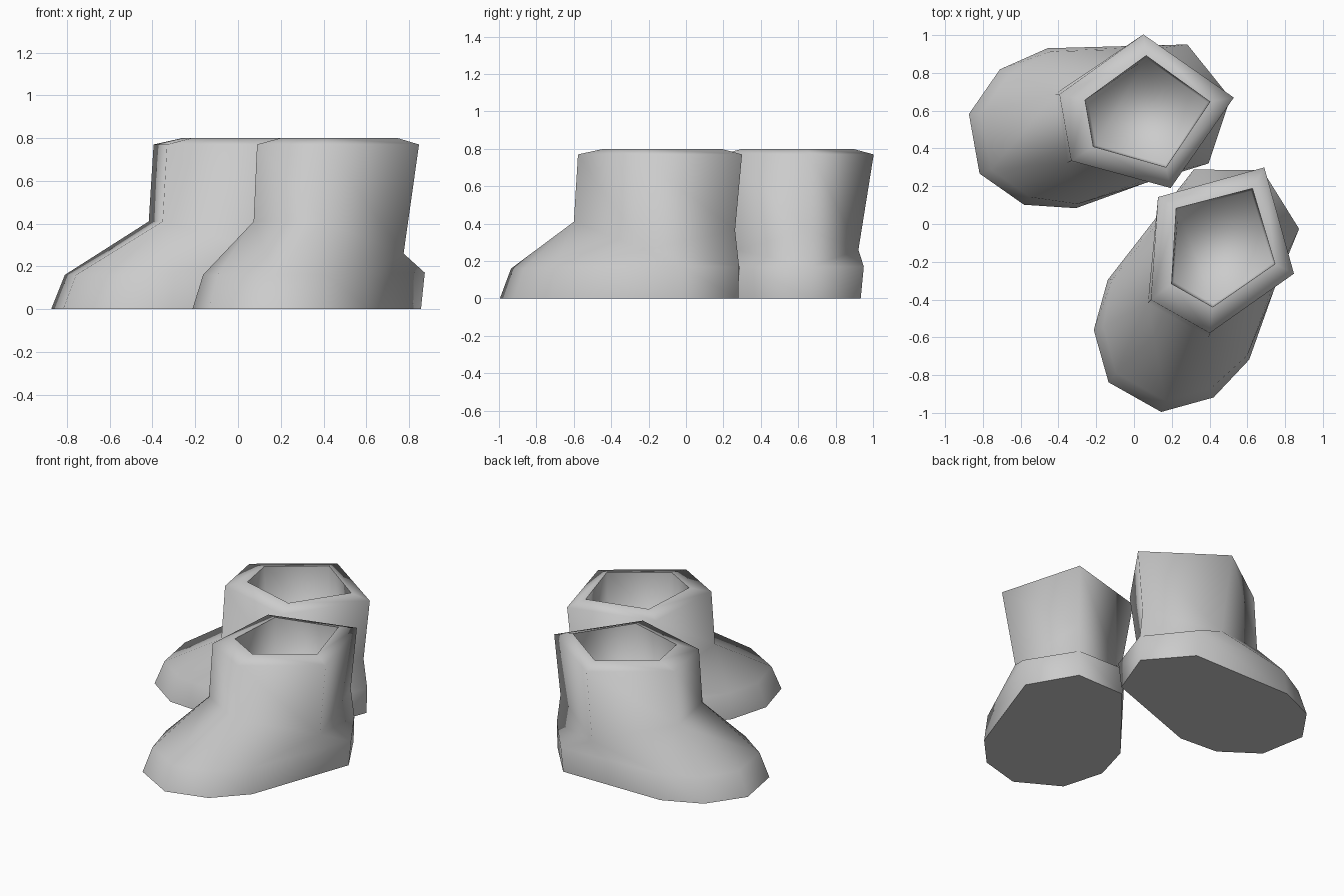
import bpy, bmesh, math
from mathutils import Matrix

if "Cube" in bpy.data.objects:
    bpy.data.objects.remove(bpy.data.objects["Cube"])

grey = bpy.data.materials.new("plain grey")
grey.diffuse_color = (0.6, 0.6, 0.6, 1)
grey.use_nodes = True
grey.node_tree.nodes["Principled BSDF"].inputs["Base Color"].default_value = grey.diffuse_color

# Half outlines in the boot's own frame: x runs to the toe, y sideways.
# Each ring starts at the heel and is mirrored about y = 0: (x, y, z)
SOLE = [(-.43, 0, 0), (-.25, .305, 0), (.473, .43, 0), (.74, .364, 0), (.943, .16, 0)]
FOOT = [(-.435, 0, .17), (-.26, .32, .17), (.46, .41, .17), (.70, .33, .16), (.88, .15, .16)]
ANKLE = [(-.41, 0, .365), (-.04, .33, .26), (.475, .185, .41)]
CUFF = [(-.453, 0, .77), (-.04, .413, .77), (.453, .179, .77)]
RIM = [(-.325, 0, .80), (-.035, .30, .80), (.325, .125, .80)]
INSOLE = [(-.31, 0, .40), (-.035, .285, .40), (.31, .12, .40)]


def ring(bm, half):
    """Full closed ring from a half outline."""
    full = half + [(x, -y, z) for x, y, z in reversed(half[1:])]
    return [bm.verts.new(p) for p in full]


def bridge(bm, a, b):
    n = len(a)
    for i in range(n):
        j = (i + 1) % n
        bm.faces.new((a[i], a[j], b[j], b[i]))


def make_boot(name, location, angle):
    bm = bmesh.new()
    sole, foot, ankle, cuff, rim, insole = [
        ring(bm, h) for h in (SOLE, FOOT, ANKLE, CUFF, RIM, INSOLE)]
    # sole and lower side wall
    bm.faces.new(sole[::-1])
    bridge(bm, sole, foot)
    # upper of the foot, both sides
    for s in (1, -1):
        f = [foot[s * i] for i in range(5)]
        a = [ankle[s * i] for i in range(3)]
        for face in ((f[0], f[1], a[1], a[0]), (f[1], f[2], a[1]), (f[2], a[2], a[1]),
                     (f[2], f[3], a[2]), (f[3], f[4], a[2])):
            bm.faces.new(face)
    bm.faces.new((foot[4], foot[5], ankle[3], ankle[2]))
    # shaft, sloping rim, inner wall and inner floor
    for lo, hi in ((ankle, cuff), (cuff, rim), (rim, insole)):
        bridge(bm, lo, hi)
    bm.faces.new(insole)
    bmesh.ops.recalc_face_normals(bm, faces=bm.faces)
    # smooth skin with a hard sole edge and a hard inner rim
    for f in bm.faces:
        f.smooth = True
    for loop in (sole, rim):
        for i, v in enumerate(loop):
            bm.edges.get((v, loop[i - 1])).smooth = False
    mesh = bpy.data.meshes.new(name)
    bm.to_mesh(mesh)
    bm.free()
    mesh.materials.append(grey)
    boot = bpy.data.objects.new(name, mesh)
    boot.matrix_world = Matrix.Translation(location) @ Matrix.Rotation(math.radians(angle), 4, 'Z')
    bpy.context.collection.objects.link(boot)


make_boot("front_boot", (.4675, -.095, 0), -119.4)
make_boot("back_boot", (.0825, .59, 0), -169.9)
